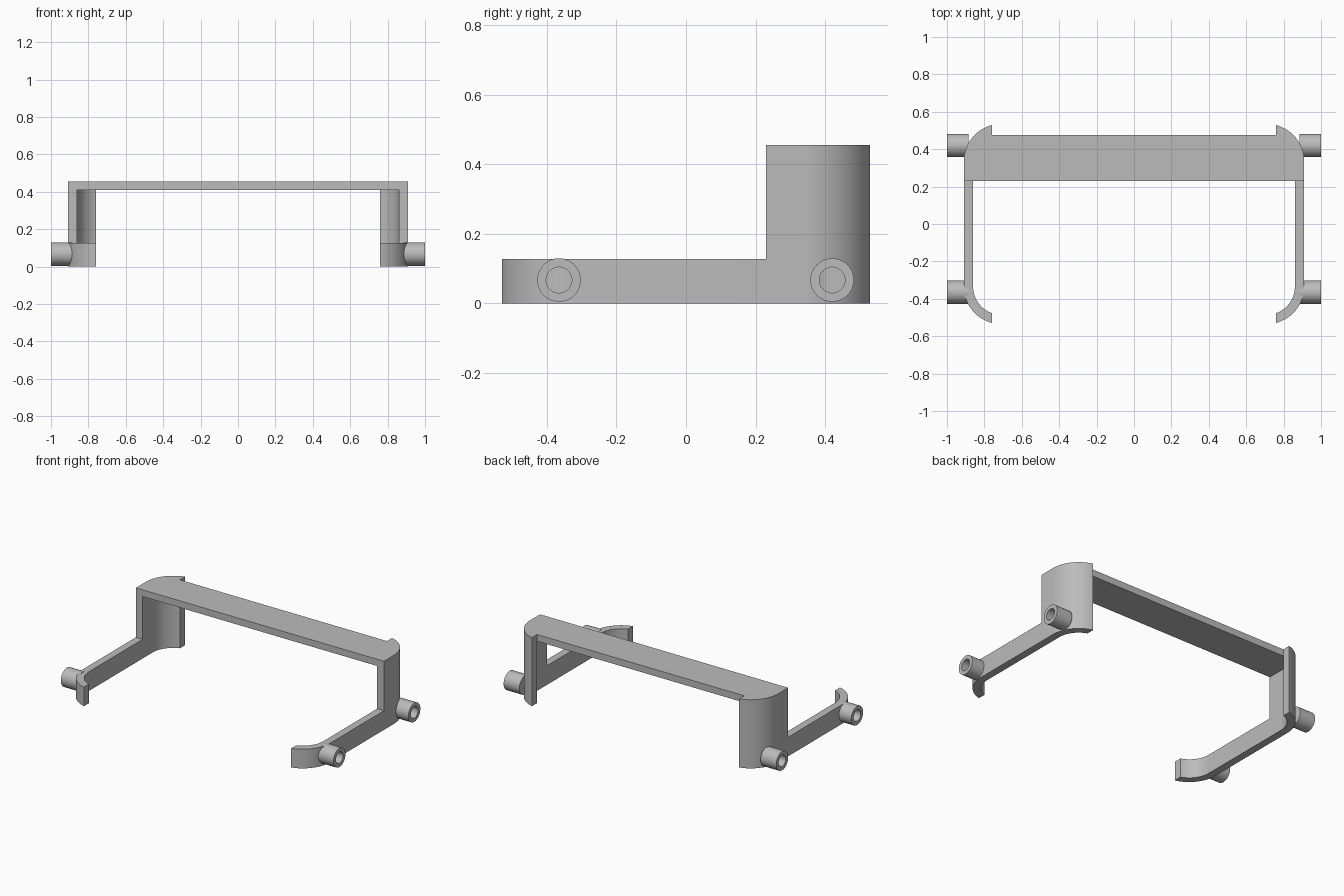
import bpy, bmesh, math
from math import sin, cos, pi

cube = bpy.data.objects.get("Cube")
if cube:
    bpy.data.objects.remove(cube, do_unlink=True)

grey = bpy.data.materials.new("plain grey")
grey.use_nodes = True
colour = (0.5, 0.5, 0.5, 1)
grey.diffuse_color = colour
grey.node_tree.nodes["Principled BSDF"].inputs["Base Color"].default_value = colour

# Overall sizes
OUT, WALL, TIP = 0.91, 0.05, 0.76        # outer face, wall thickness, hook tip
R, CY = 0.20, 0.335                      # corner radius and its centre in y
STEP, RAIL_Z, BAR_Z, TOP = 0.23, 0.127, 0.41, 0.455
BAR_BACK = 0.475
STEPS = 24


def finish(name, bm):
    bmesh.ops.recalc_face_normals(bm, faces=bm.faces)
    mesh = bpy.data.meshes.new(name)
    bm.to_mesh(mesh)
    bm.free()
    mesh.materials.append(grey)
    obj = bpy.data.objects.new(name, mesh)
    bpy.context.collection.objects.link(obj)
    bpy.ops.object.select_all(action='DESELECT')
    obj.select_set(True)
    bpy.context.view_layer.objects.active = obj
    bpy.ops.object.shade_smooth_by_angle(angle=math.radians(30))
    return obj


def prism(name, outline, z0, z1):
    bm = bmesh.new()
    face = bm.faces.new([bm.verts.new((x, y, z0)) for x, y in outline])
    new = bmesh.ops.extrude_face_region(bm, geom=[face], use_keep_orig=True)["geom"]
    top = [v for v in new if isinstance(v, bmesh.types.BMVert)]
    bmesh.ops.translate(bm, verts=top, vec=(0, 0, z1 - z0))
    return finish(name, bm)


def corner(radius):
    """Arc from the straight side round to the vertical cut at the tip."""
    cx = OUT - R
    end = math.acos((TIP - cx) / radius)
    return [(cx + radius * cos(end * i / STEPS), CY + radius * sin(end * i / STEPS))
            for i in range(STEPS + 1)]


def flip(points, sx=1, sy=1):
    return [(x * sx, y * sy) for x, y in points]


outer, inner = corner(R), corner(R - WALL)


def hooked_wall(start):
    """Straight wall from y = start that curls inward at its far end."""
    return [(OUT, start)] + outer + inner[::-1] + [(OUT - WALL, start)]


def peg(name, side, y):
    """Hollow peg turned about the x axis, with a blind hole in its end."""
    bm = bmesh.new()
    profile = [(0.885, 0), (0.885, 0.0625), (1, 0.0625), (1, 0.037), (0.9, 0.037), (0.9, 0)]
    verts = [bm.verts.new((x, r, 0)) for x, r in profile]
    edges = [bm.edges.new(pair) for pair in zip(verts, verts[1:])]
    bmesh.ops.spin(bm, geom=verts + edges, cent=(0, 0, 0), axis=(1, 0, 0),
                   angle=2 * pi, steps=48)
    bmesh.ops.remove_doubles(bm, verts=bm.verts, dist=1e-5)
    for v in bm.verts:
        v.co = (v.co.x * side, v.co.y + y, v.co.z + 0.067)
    finish(name, bm)


# Side rails, tall rear posts and pegs
for label, side in (("left", 1), ("right", -1)):
    prism(label + "_rail", flip(hooked_wall(-STEP), side, -1), 0, RAIL_Z)
    prism(label + "_rear_post", flip(hooked_wall(STEP), side), 0, BAR_Z)
    peg(label + "_front_peg", side, -0.365)
    peg(label + "_rear_peg", side, 0.42)

# Top bar joining the posts, with rounded rear corners
half = [(OUT, STEP)] + outer + [(TIP, BAR_BACK)]
prism("top_bar", half + flip(half, -1)[::-1], BAR_Z, TOP)
